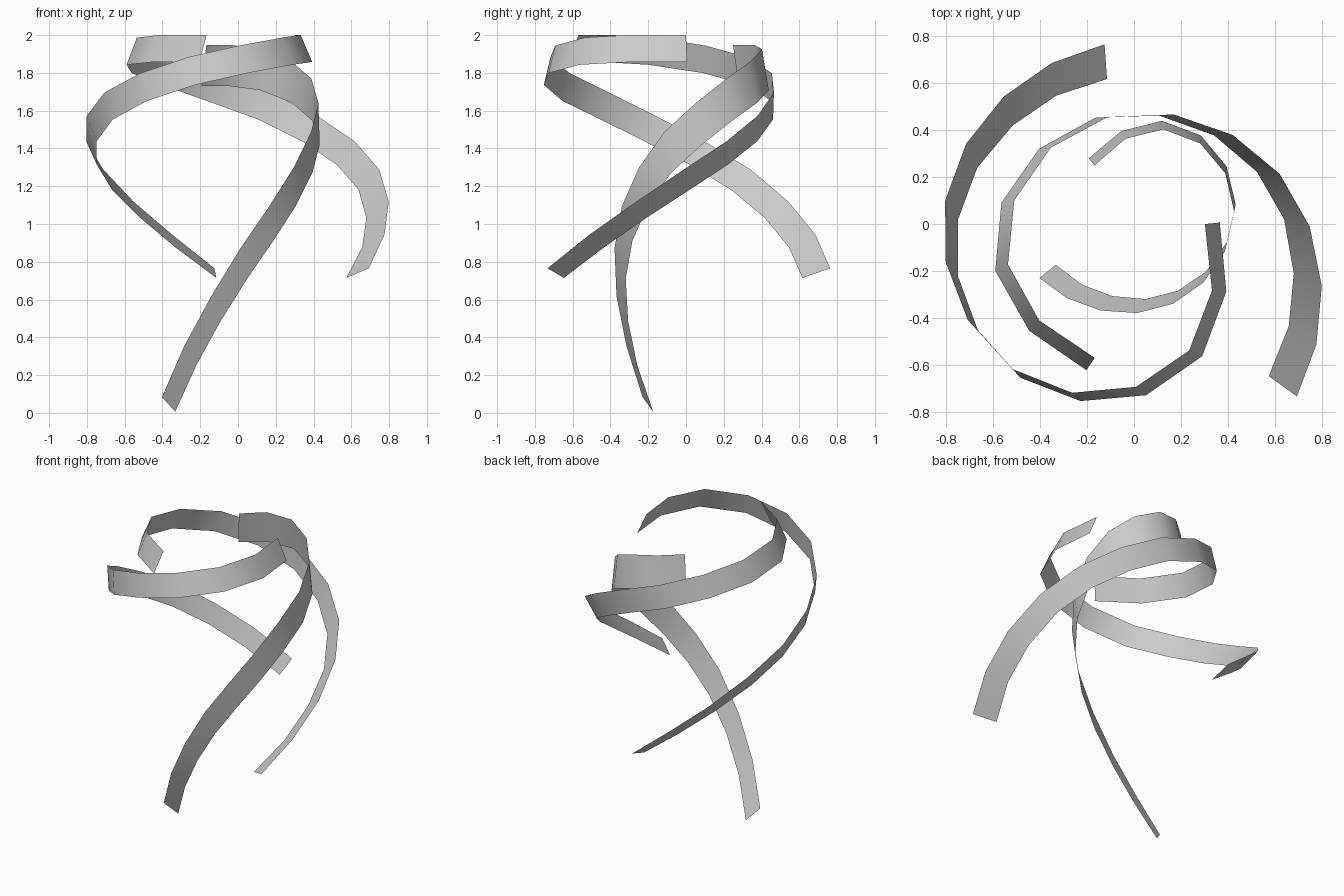
import bpy
import bmesh
from math import radians, cos, sin
from mathutils import Vector, Matrix

default_cube = bpy.data.objects.get("Cube")
if default_cube:
    bpy.data.objects.remove(default_cube, do_unlink=True)

# Plain grey ribbon material
GREY = (0.6, 0.6, 0.6, 1.0)
grey = bpy.data.materials.new("ribbon grey")
grey.use_nodes = True
grey.diffuse_color = GREY
grey.node_tree.nodes["Principled BSDF"].inputs["Base Color"].default_value = GREY

# Rising spiral centre line: x, y, z and outward lean in degrees
PATH = [
    (-.12, .69, .74, 66), (-.34, .615, .91, 58), (-.535, .48, 1.075, 48),
    (-.69, .29, 1.235, 36), (-.775, .06, 1.375, 26), (-.775, -.19, 1.505, 15),
    (-.685, -.43, 1.625, 5), (-.50, -.635, 1.725, -4), (-.245, -.735, 1.81, -11),
    (.03, -.71, 1.872, -18), (.262, -.55, 1.915, -22), (.362, -.285, 1.93, -23),
    (.333, .003, 1.93, -24),
]
HALF_WIDTH = 0.078


def ribbon_mesh():
    """Sweep a flat strip along the path, leaning it by the given angle."""
    centres = [Vector(p[:3]) for p in PATH]
    last = len(PATH) - 1
    bm = bmesh.new()
    rows = []
    for i, centre in enumerate(centres):
        before = centres[max(i - 1, 0)]
        after = centres[min(i + 1, last)]
        tangent = (after - before).normalized()
        outward = tangent.cross(Vector((0, 0, 1))).normalized()
        upward = outward.cross(tangent)
        lean = radians(PATH[i][3])
        side = (upward * cos(lean) + outward * sin(lean)) * HALF_WIDTH
        rows.append((bm.verts.new(centre - side), bm.verts.new(centre + side)))
    for (low_a, high_a), (low_b, high_b) in zip(rows, rows[1:]):
        bm.faces.new((low_a, low_b, high_b, high_a))
    for face in bm.faces:
        face.smooth = True
    mesh = bpy.data.meshes.new("ribbon")
    bm.to_mesh(mesh)
    bm.free()
    mesh.materials.append(grey)
    return mesh


def add_ribbon(name, turn=0, shift=(0, 0, 0), scale=(1, 1, 1)):
    """Place a turned, stretched and shifted copy of the spiral strip."""
    mesh = ribbon_mesh()
    mesh.transform(Matrix.Translation(shift)
                   @ Matrix.Rotation(radians(turn), 4, "Z")
                   @ Matrix.Diagonal((*scale, 1)))
    ribbon = bpy.data.objects.new(name, mesh)
    bpy.context.collection.objects.link(ribbon)
    return ribbon


# Two equal wide ribbons and one narrow, tall one
add_ribbon("left_sweep_ribbon")
add_ribbon("right_sweep_ribbon", 230, (.027, -.338, 0))
add_ribbon("tall_inner_ribbon", 124.7, (-.063, .098, -1.071), (.61, .61, 1.508))
